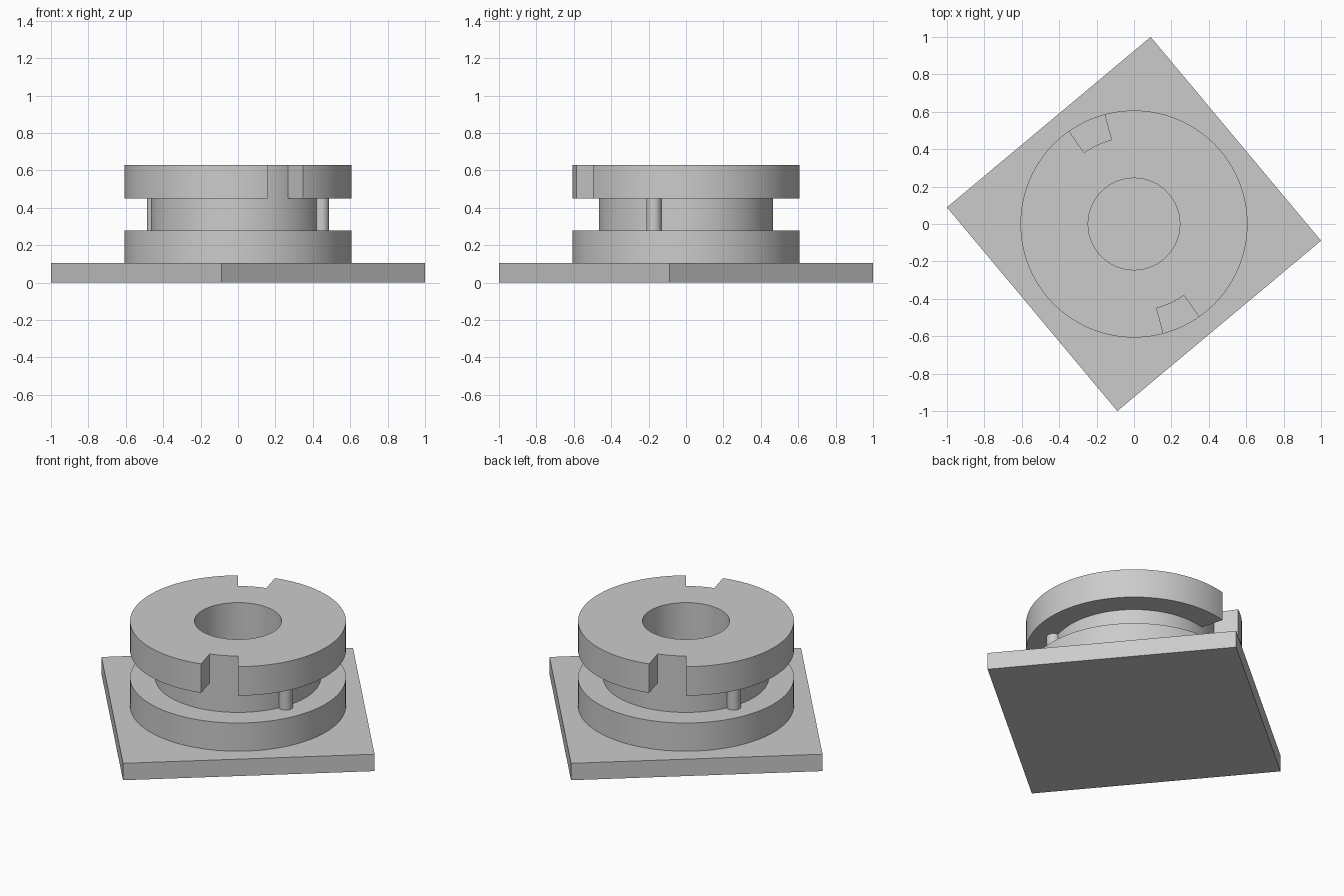
import bpy, bmesh
from math import radians, cos, sin

cube = bpy.data.objects.get("Cube")
if cube:
    bpy.data.objects.remove(cube, do_unlink=True)

# One grey for the whole model
grey = bpy.data.materials.new("light_grey")
grey.use_nodes = True
colour = (0.6, 0.6, 0.6, 1)
grey.diffuse_color = colour
grey.node_tree.nodes["Principled BSDF"].inputs["Base Color"].default_value = colour

BASE_TOP, GROOVE_LOW, GROOVE_HIGH, TOP = 0.105, 0.28, 0.45, 0.63
BORE, CORE, RIM = 0.245, 0.466, 0.607
SEGMENTS = 144


def finish(obj, name):
    obj.name = name
    obj.data.name = name
    obj.data.materials.clear()
    obj.data.materials.append(grey)
    bpy.ops.object.select_all(action="DESELECT")
    obj.select_set(True)
    bpy.context.view_layer.objects.active = obj
    bpy.ops.object.shade_smooth_by_angle(angle=radians(30))


# Square base plate, turned on its axis
bpy.ops.mesh.primitive_cube_add(size=1, location=(0, 0, BASE_TOP / 2),
                                rotation=(0, 0, radians(39.9)))
plate = bpy.context.object
plate.scale = (1.42, 1.42, BASE_TOP)
finish(plate, "base_plate")

# Grooved collar: a turned section with two notches through the upper flange
section = [(BORE, BASE_TOP), (RIM, BASE_TOP), (RIM, GROOVE_LOW), (CORE, GROOVE_LOW),
           (CORE, GROOVE_HIGH), (RIM, GROOVE_HIGH), (RIM, TOP), (CORE, TOP), (BORE, TOP)]
flange = [4, 5, 6, 7]
full_loop = list(range(len(section)))
notch_loop = [i for i in full_loop if i not in flange[1:3]]


def in_notch(step):
    angle = (step + 0.5) * 360 / SEGMENTS
    return 105 < angle % 180 < 125


bm = bmesh.new()
rings = []
for step in range(SEGMENTS):
    a = radians(step * 360 / SEGMENTS)
    rings.append([bm.verts.new((r * cos(a), r * sin(a), z)) for r, z in section])

for step in range(SEGMENTS):
    here, there = rings[step], rings[(step + 1) % SEGMENTS]
    loop = notch_loop if in_notch(step) else full_loop
    for i, j in zip(loop, loop[1:] + loop[:1]):
        bm.faces.new((here[i], there[i], there[j], here[j]))
    # Radial wall where a notch starts or ends
    if in_notch(step) != in_notch(step - 1):
        bm.faces.new([here[i] for i in flange])

bmesh.ops.delete(bm, geom=[v for v in bm.verts if not v.link_faces], context="VERTS")
bmesh.ops.recalc_face_normals(bm, faces=bm.faces)
mesh = bpy.data.meshes.new("collar")
bm.to_mesh(mesh)
bm.free()
collar = bpy.data.objects.new("collar", mesh)
bpy.context.collection.objects.link(collar)
finish(collar, "collar")

# Two stop pins in the groove, on opposite sides
for side, name in ((1, "stop_pin_left"), (-1, "stop_pin_right")):
    bpy.ops.mesh.primitive_cylinder_add(
        vertices=32, radius=0.04, depth=GROOVE_HIGH - GROOVE_LOW,
        location=(side * 0.447, side * -0.171, (GROOVE_LOW + GROOVE_HIGH) / 2))
    finish(bpy.context.object, name)
